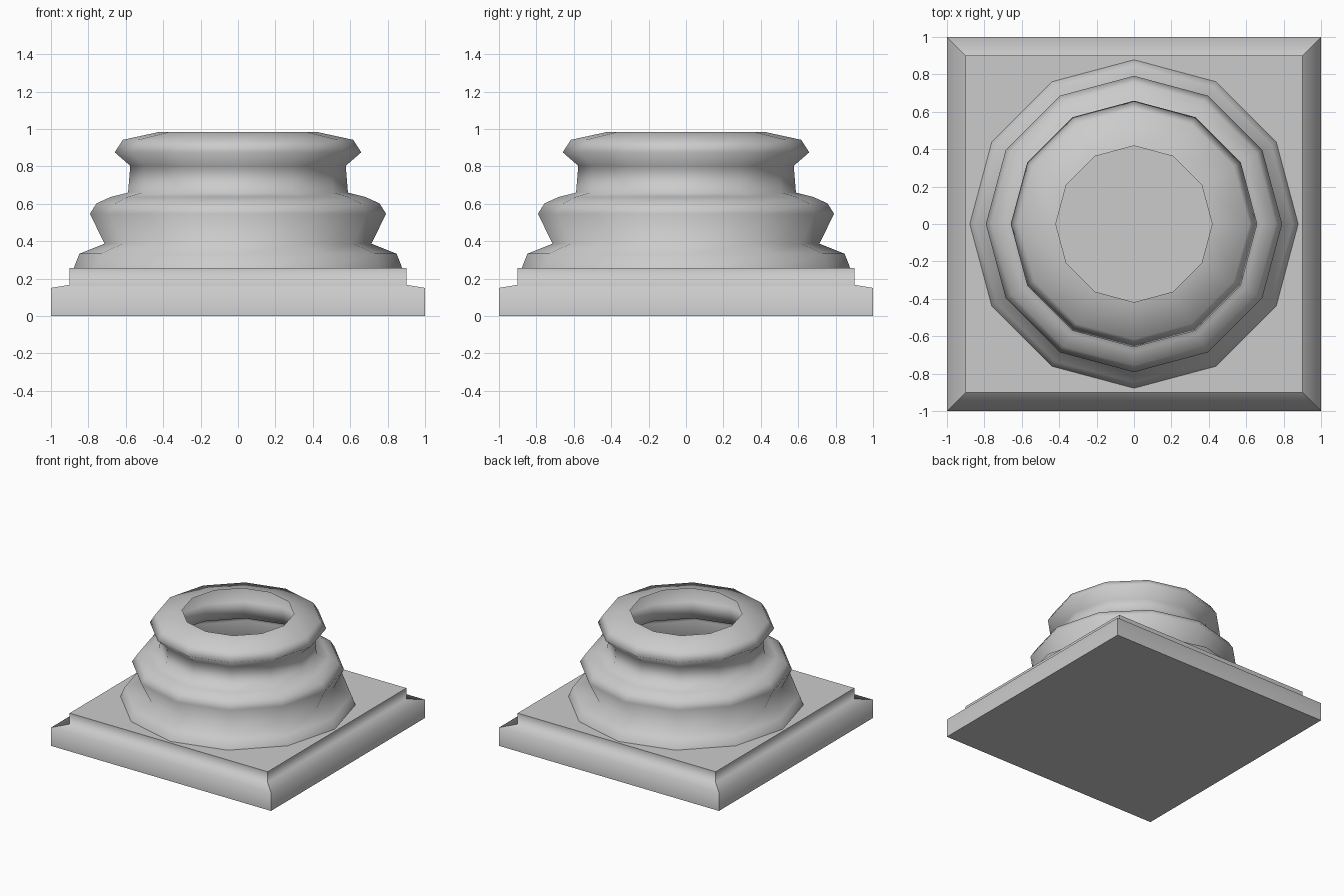
import bpy, bmesh
from math import cos, sin, pi, radians

if "Cube" in bpy.data.objects:
    bpy.data.objects.remove(bpy.data.objects["Cube"])


def loft(name, profile, sides, start, scale=1.0, cap_bottom=False, cap_top=False):
    """Stack of regular polygon rings joined into a shell, profile = (radius, z)."""
    bm = bmesh.new()
    rings = []
    for r, z in profile:
        rings.append([bm.verts.new((r * scale * cos(start + 2 * pi * i / sides),
                                    r * scale * sin(start + 2 * pi * i / sides), z))
                      for i in range(sides)])
    for a, b in zip(rings, rings[1:]):
        for i in range(sides):
            j = (i + 1) % sides
            bm.faces.new((a[i], a[j], b[j], b[i])).smooth = True
    if cap_bottom:
        bm.faces.new(rings[0][::-1])
    if cap_top:
        bm.faces.new(rings[-1])
    # Square plinths keep crisp corners and flat caps
    if sides == 4:
        for e in bm.edges:
            z0, z1 = (v.co.z for v in e.verts)
            if abs(z0 - z1) > 1e-5 or any(len(f.verts) == 4 and abs(f.normal.z) > 0.999 for f in e.link_faces):
                e.smooth = False
        bm.normal_update()
        for e in bm.edges:
            if any(abs(f.normal.z) > 0.999 for f in e.link_faces):
                e.smooth = False
    mesh = bpy.data.meshes.new(name)
    bm.to_mesh(mesh)
    bm.free()
    obj = bpy.data.objects.new(name, mesh)
    bpy.context.collection.objects.link(obj)
    return obj


# Square plinth with a stepped, sloping lip
loft("plinth", [(1.0, 0), (1.0, 0.15), (0.9, 0.167), (0.9, 0.257)],
     4, pi / 4, 2 ** 0.5, cap_bottom=True, cap_top=True)

# Twelve-sided moulded column base, an open shell with a hole in the top
loft("column_base", [(0.878, 0.257), (0.848, 0.333), (0.713, 0.387),
                     (0.792, 0.546), (0.757, 0.602), (0.68, 0.637), (0.588, 0.66),
                     (0.576, 0.803), (0.659, 0.875), (0.616, 0.942), (0.418, 0.985)],
     12, 0)
